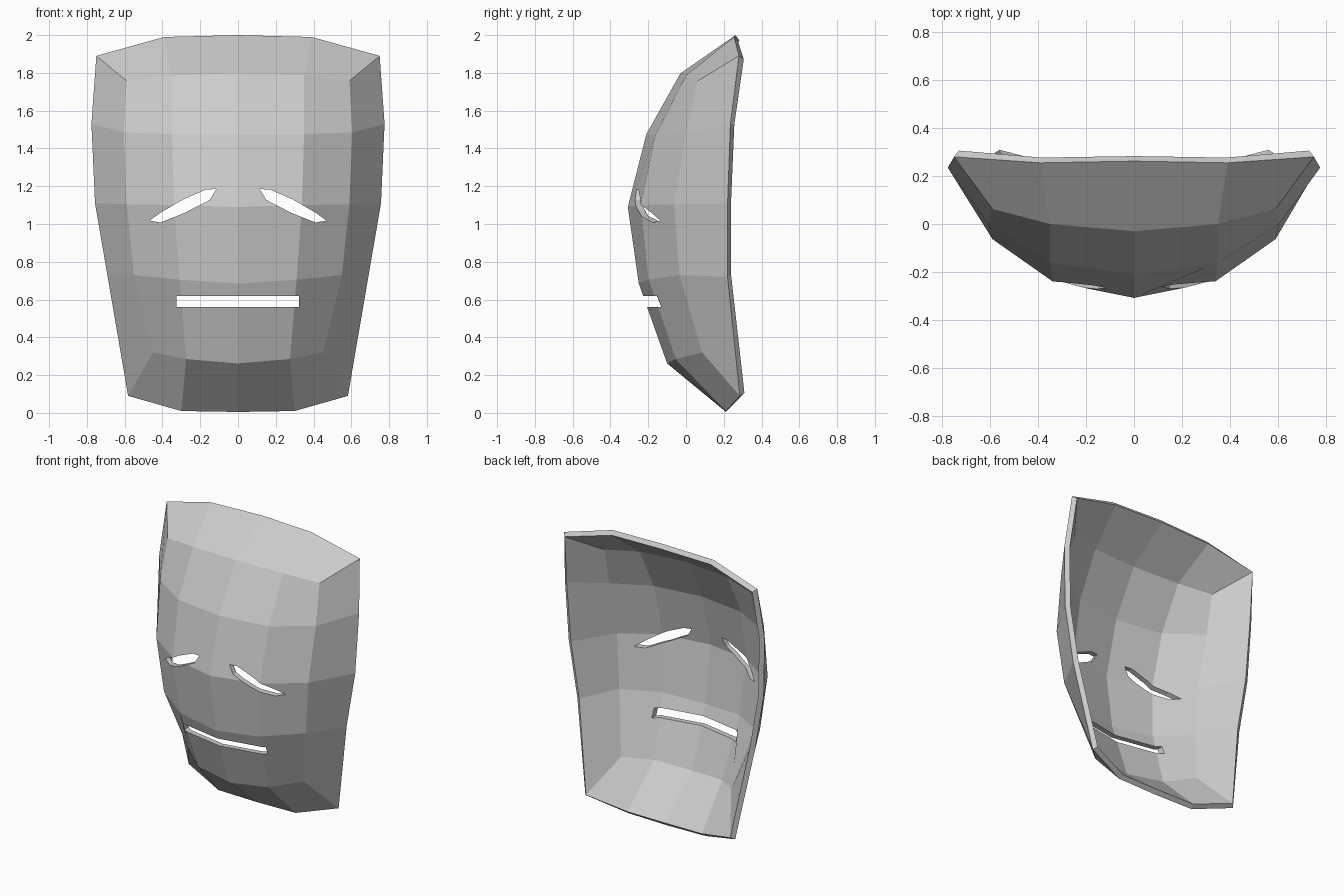
import bpy, bmesh

if "Cube" in bpy.data.objects:
    bpy.data.objects.remove(bpy.data.objects["Cube"])

# Right half of the mask: rows from crown to chin, columns from the centre line outward
ROWS = [
    [(0, .262, 2.0), (.39, .255, 1.99), (.75, .28, 1.89)],
    [(0, -.03, 1.797), (.35, 0, 1.787), (.59, .063, 1.758)],
    [(0, -.21, 1.475), (.35, -.16, 1.475), (.605, 0, 1.485)],
    [(0, -.308, 1.09), (.338, -.24, 1.1), (.59, -.063, 1.105)],
    [(0, -.25, .685), (.31, -.2, .705), (.55, -.035, .73)],
    [(0, -.1, .262), (.275, -.055, .285), (.45, .085, .32)],
    [(0, .212, .005), (.3, .212, .01), (.582, .285, .09)],
]
# Outer side edge next to rows 2, 3, 4
SIDE = [(.776, .235, 1.53), (.757, .22, 1.11), (.69, .22, .72)]


def make_object(name, bm):
    bmesh.ops.recalc_face_normals(bm, faces=bm.faces[:])
    mesh = bpy.data.meshes.new(name)
    bm.to_mesh(mesh)
    bm.free()
    obj = bpy.data.objects.new(name, mesh)
    bpy.context.collection.objects.link(obj)
    return obj


def prism(name, outline):
    """Extrude an x-z outline through the mask along y."""
    bm = bmesh.new()
    face = bm.faces.new([bm.verts.new((x, -.6, z)) for x, z in outline])
    new = bmesh.ops.extrude_face_region(bm, geom=[face])["geom"]
    bmesh.ops.translate(bm, vec=(0, 1, 0),
                        verts=[v for v in new if isinstance(v, bmesh.types.BMVert)])
    obj = make_object(name, bm)
    obj.hide_render = True
    return obj


# Curved face shell, mirrored about the centre
bm = bmesh.new()
for s in (1, -1):
    grid = [[bm.verts.new((s * x, y, z)) for x, y, z in row] for row in ROWS]
    side = [grid[0][2]] + [bm.verts.new((s * x, y, z)) for x, y, z in SIDE] + [grid[6][2]]
    quads = [(grid[r][c], grid[r][c + 1], grid[r + 1][c + 1], grid[r + 1][c])
             for r in range(6) for c in range(2)]
    quads += [(grid[r + 1][2], side[r], side[r + 1], grid[r + 2][2]) for r in range(4)]
    for q in quads:
        bm.faces.new(q if s > 0 else q[::-1])
bmesh.ops.remove_doubles(bm, verts=bm.verts[:], dist=1e-4)
# Make the outside face forward
bmesh.ops.recalc_face_normals(bm, faces=bm.faces[:])
if sum(f.normal.y * f.calc_area() for f in bm.faces) > 0:
    bmesh.ops.reverse_faces(bm, faces=bm.faces[:])
mesh = bpy.data.meshes.new("mask")
bm.to_mesh(mesh)
bm.free()
mask = bpy.data.objects.new("mask", mesh)
bpy.context.collection.objects.link(mask)

# Wall thickness, inward
solid = mask.modifiers.new("thickness", 'SOLIDIFY')
solid.thickness = .035
solid.offset = -1
solid.use_even_offset = True

# Eye and mouth openings
EYE = [(.115, 1.185), (.17, 1.182), (.29, 1.13), (.41, 1.06), (.468, 1.018),
       (.41, 1.008), (.28, 1.06), (.15, 1.127)]
cutters = [prism("right_eye_cutter", EYE),
           prism("left_eye_cutter", [(-x, z) for x, z in EYE]),
           prism("mouth_cutter", [(-.325, .56), (.322, .56), (.322, .62), (-.325, .62)])]
for c in cutters:
    b = mask.modifiers.new(c.name, 'BOOLEAN')
    b.operation = 'DIFFERENCE'
    b.solver = 'EXACT'
    b.object = c

# Apply the modifiers and drop the cutters
bpy.context.view_layer.objects.active = mask
mask.select_set(True)
for name in [m.name for m in mask.modifiers]:
    bpy.ops.object.modifier_apply(modifier=name)
for c in cutters:
    bpy.data.objects.remove(c)
